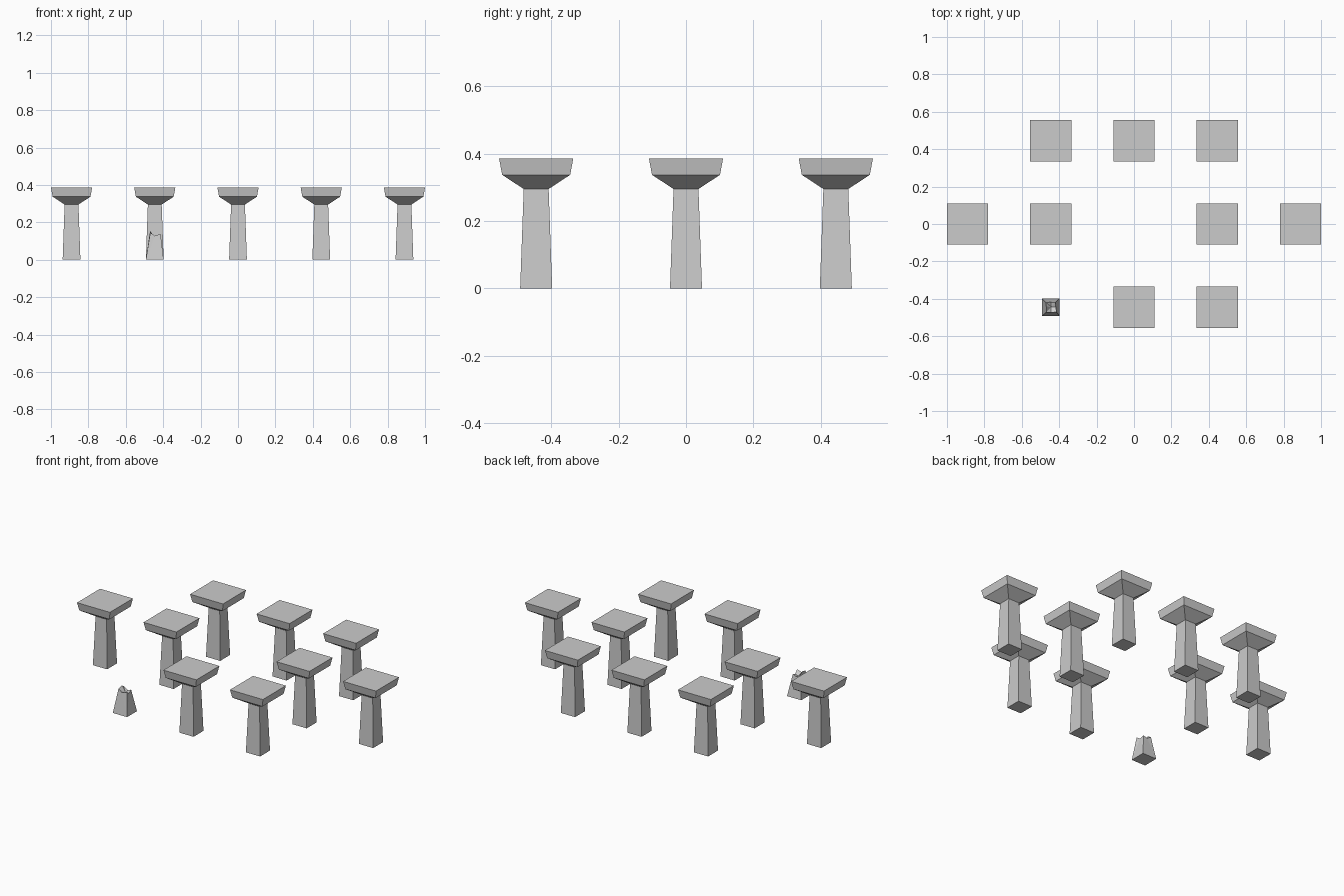
import bpy, bmesh

if "Cube" in bpy.data.objects:
    bpy.data.objects.remove(bpy.data.objects["Cube"])

S = 0.445  # grid spacing


def square(h, z):
    return [(-h, -h, z), (h, -h, z), (h, h, z), (-h, h, z)]


def finish(bm, name, loc):
    bmesh.ops.recalc_face_normals(bm, faces=bm.faces)
    me = bpy.data.meshes.new(name)
    bm.to_mesh(me)
    bm.free()
    ob = bpy.data.objects.new(name, me)
    ob.location = loc
    bpy.context.collection.objects.link(ob)


def column(name, x, y):
    # tapered shaft, flared capital and slab, lofted from square rings
    profile = [(0.0475, 0), (0.037, 0.295), (0.101, 0.337), (0.11, 0.385)]
    bm = bmesh.new()
    rings = [[bm.verts.new(p) for p in square(h, z)] for h, z in profile]
    for a, b in zip(rings, rings[1:]):
        for i in range(4):
            j = (i + 1) % 4
            bm.faces.new((a[i], a[j], b[j], b[i]))
    bm.faces.new(rings[0][::-1])
    bm.faces.new(rings[-1])
    finish(bm, name, (x, y, 0))


def broken_stub(name, x, y):
    # tapered stub with a jagged rim around a sunken centre
    bm = bmesh.new()
    base = [bm.verts.new(p) for p in square(0.0475, 0)]
    rim_pts = [(-0.024, -0.027, 0.145), (0.0, -0.028, 0.128),
               (0.031, -0.026, 0.138), (0.027, 0.0, 0.122),
               (0.024, 0.025, 0.132), (0.0, 0.027, 0.122),
               (-0.027, 0.026, 0.14), (-0.024, 0.003, 0.153)]
    rim = [bm.verts.new(p) for p in rim_pts]
    centre = bm.verts.new((0.003, 0.002, 0.115))
    for i in range(4):
        j = (i + 1) % 4
        a, m, b = rim[2 * i], rim[2 * i + 1], rim[(2 * i + 2) % 8]
        bm.faces.new((base[i], m, a))
        bm.faces.new((base[i], base[j], m))
        bm.faces.new((base[j], b, m))
    for i in range(8):
        bm.faces.new((rim[i], rim[(i + 1) % 8], centre))
    bm.faces.new(base[::-1])
    finish(bm, name, (x, y, 0))


# intact columns by grid cell
cells = [(-1, 1), (0, 1), (1, 1), (-2, 0), (-1, 0), (1, 0), (2, 0), (0, -1), (1, -1)]
for n, (i, j) in enumerate(cells, 1):
    column(f"column_{n}", i * S, j * S)

broken_stub("broken_column", -S, -S)
